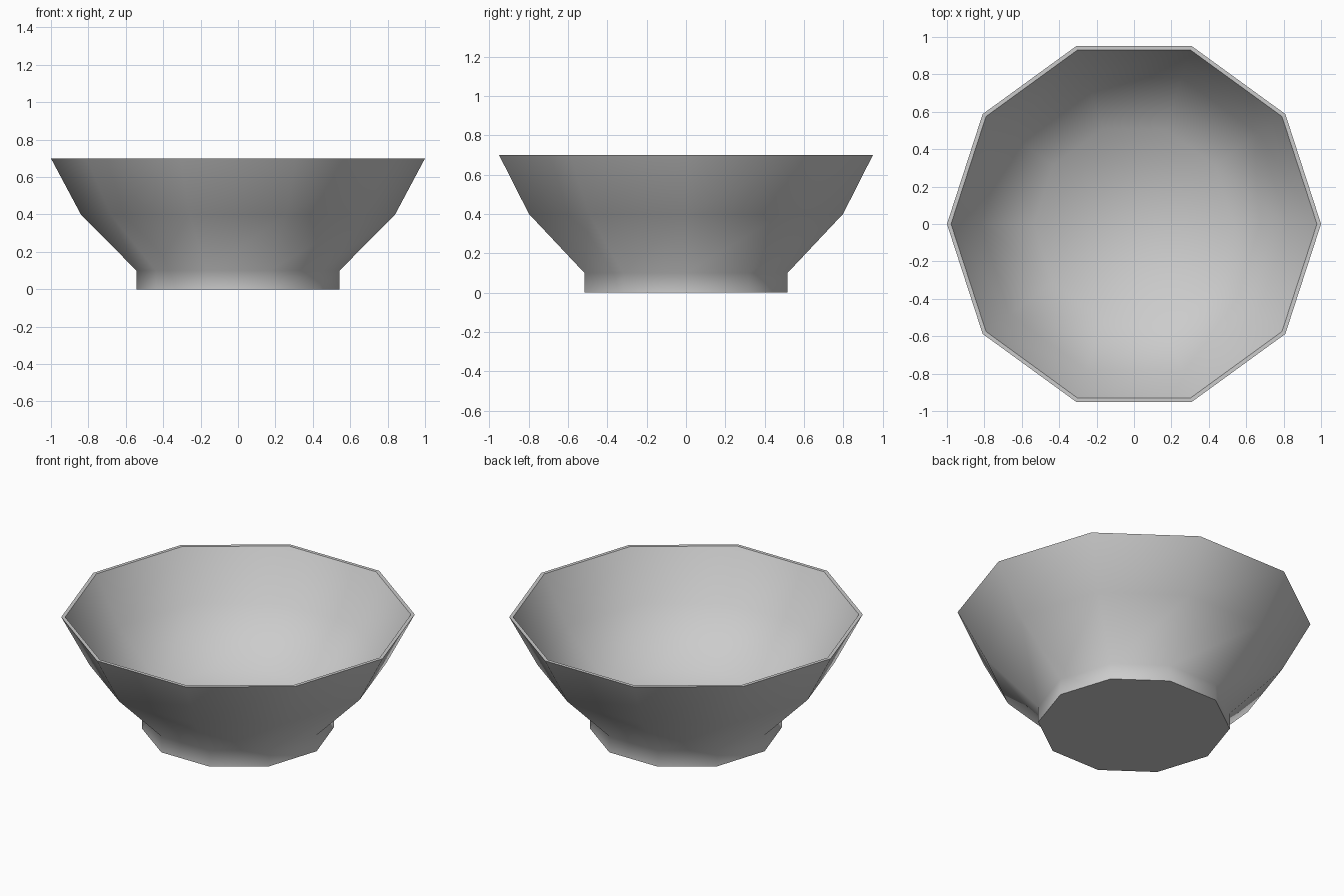
import bpy, bmesh
from math import cos, sin, tau, radians

cube = bpy.data.objects.get("Cube")
if cube:
    bpy.data.objects.remove(cube, do_unlink=True)

SIDES = 10

# One flat grey for the whole bowl
grey = bpy.data.materials.new("plain_grey")
grey.use_nodes = True
colour = (0.6, 0.6, 0.6, 1)
grey.diffuse_color = colour
grey.node_tree.nodes["Principled BSDF"].inputs["Base Color"].default_value = colour

# Radius and height: up the foot and outer wall, over the rim, down the inside
profile = [(0.543, 0), (0.543, 0.1), (0.84, 0.4), (1, 0.7),
           (0.978, 0.7), (0.822, 0.412), (0.535, 0.12)]


def lathe(name, profile, material):
    """Turn a profile around z and close both ends with flat faces."""
    bm = bmesh.new()
    angles = [tau * i / SIDES for i in range(SIDES)]
    rings = [[bm.verts.new((r * cos(a), r * sin(a), z)) for a in angles]
             for r, z in profile]
    for low, high in zip(rings, rings[1:]):
        for i in range(SIDES):
            j = (i + 1) % SIDES
            bm.faces.new((low[i], low[j], high[j], high[i]))
    bm.faces.new(rings[0][::-1])
    bm.faces.new(rings[-1])
    mesh = bpy.data.meshes.new(name)
    bm.to_mesh(mesh)
    bm.free()
    mesh.materials.append(material)
    obj = bpy.data.objects.new(name, mesh)
    bpy.context.collection.objects.link(obj)
    return obj


# Bowl with foot, soft walls, crisp rim and base
bowl = lathe("bowl", profile, grey)
bpy.ops.object.select_all(action="DESELECT")
bowl.select_set(True)
bpy.context.view_layer.objects.active = bowl
bpy.ops.object.shade_smooth_by_angle(angle=radians(50))
